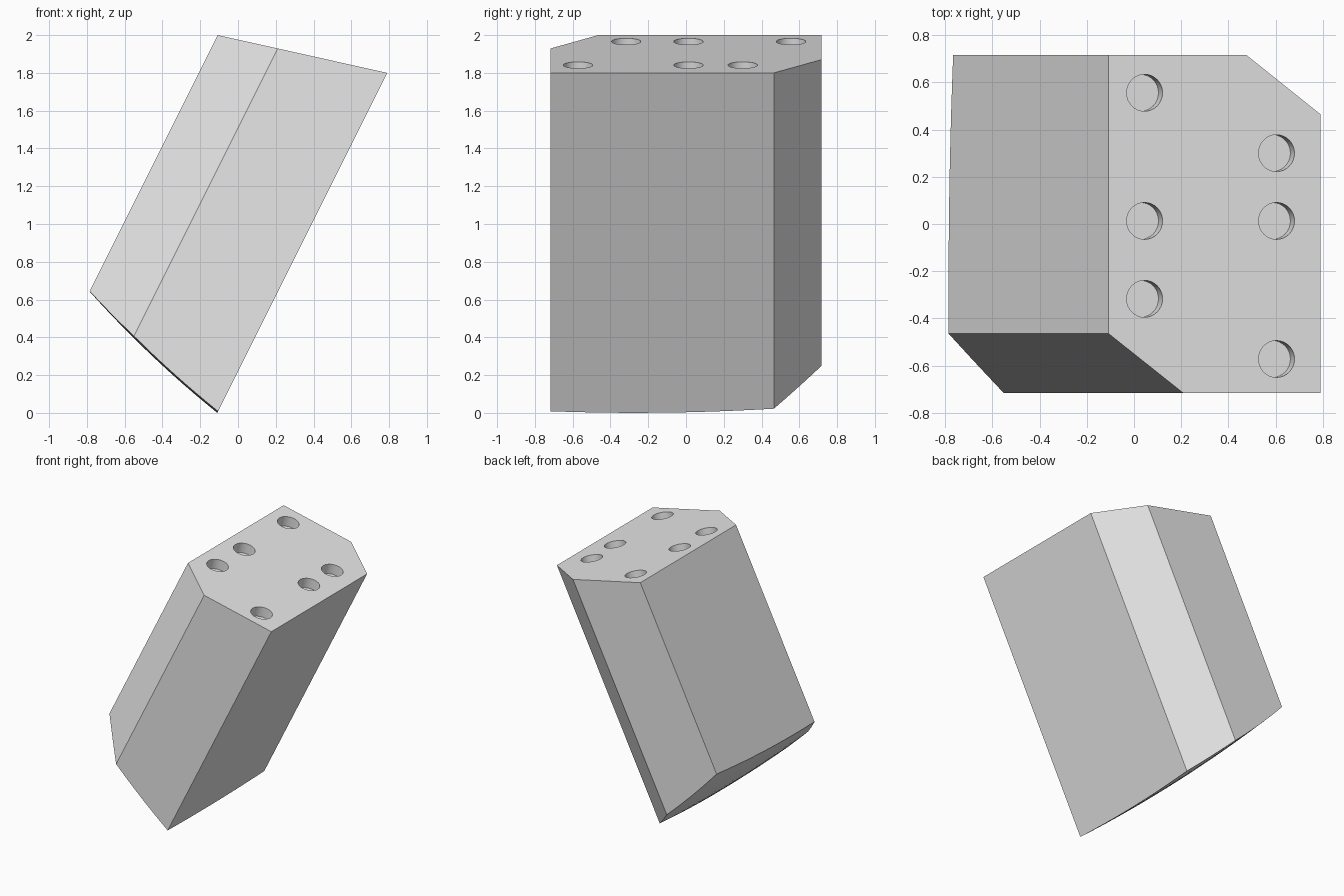
import bpy, bmesh, math
from mathutils import Vector, Matrix

if "Cube" in bpy.data.objects:
    bpy.data.objects.remove(bpy.data.objects["Cube"], do_unlink=True)

grey = bpy.data.materials.new("plain_grey")
grey.use_nodes = True
grey.diffuse_color = (0.8, 0.8, 0.8, 1)
grey.node_tree.nodes["Principled BSDF"].inputs["Base Color"].default_value = (0.8, 0.8, 0.8, 1)

# Leaning axis and the direction across it
lean = math.atan(0.5)
axis = Vector((math.sin(lean), 0, math.cos(lean)))
across = Vector((math.cos(lean), 0, -math.sin(lean)))
SLOPE = 0.223


def top_point(x, y):
    return Vector((x, y, 2 - SLOPE * (x + 0.107)))


def bottom_point(p):
    """Slide a top point down the axis to the gently domed underside."""
    u = p.dot(across)
    s = -0.165 + 0.1 * (u - 0.98) ** 2 + 0.045 * (p.y + 0.27) ** 2
    return axis * s + across * u + Vector((0, p.y, 0))


def make_object(name, bm):
    bmesh.ops.recalc_face_normals(bm, faces=bm.faces[:])
    mesh = bpy.data.meshes.new(name)
    bm.to_mesh(mesh)
    bm.free()
    mesh.materials.append(grey)
    obj = bpy.data.objects.new(name, mesh)
    bpy.context.collection.objects.link(obj)
    return obj


# Body: six-sided outline, gridded so that the underside can curve
outline = [(-0.107, -0.465), (0.21, -0.717), (0.79, -0.717),
           (0.79, 0.465), (0.475, 0.717), (-0.107, 0.717)]
bm = bmesh.new()
bm.faces.new([bm.verts.new((x, y, 0)) for x, y in outline])
STEPS = 12
for i in range(1, STEPS):
    t = i / STEPS
    for co, no in (((-0.107 + 0.897 * t, 0, 0), (1, 0, 0)),
                   ((0, -0.717 + 1.434 * t, 0), (0, 1, 0))):
        bmesh.ops.bisect_plane(bm, geom=bm.verts[:] + bm.edges[:] + bm.faces[:],
                               plane_co=co, plane_no=no)

# Walls and flat sloping top
base_verts = bm.verts[:]
rim = [e for e in bm.edges if e.is_boundary]
walls = bmesh.ops.extrude_edge_only(bm, edges=rim)["geom"]
for v in [g for g in walls if isinstance(g, bmesh.types.BMVert)]:
    v.co = top_point(v.co.x, v.co.y)
for v in base_verts:
    v.co = bottom_point(top_point(v.co.x, v.co.y))
bmesh.ops.holes_fill(bm, edges=[e for e in bm.edges if e.is_boundary], sides=0)
body = make_object("leaning_block", bm)

# Six shallow round holes, square to the top face
DEPTH = 0.08
tilt = Matrix.Rotation(math.atan(SLOPE), 4, 'Y')
rows = {0.045: (0.556, 0.013, -0.317), 0.604: (0.30, 0.013, -0.572)}
bm = bmesh.new()
for x, ys in rows.items():
    for y in ys:
        bmesh.ops.create_cone(bm, cap_ends=True, segments=32, radius1=0.078,
                              radius2=0.078, depth=2 * DEPTH,
                              matrix=Matrix.Translation(top_point(x, y)) @ tilt)
cutter = make_object("hole_cutter", bm)
cutter.hide_render = True

cut = body.modifiers.new("holes", 'BOOLEAN')
cut.operation = 'DIFFERENCE'
cut.solver = 'EXACT'
cut.object = cutter
bpy.ops.object.select_all(action='DESELECT')
bpy.context.view_layer.objects.active = body
body.select_set(True)
bpy.ops.object.modifier_apply(modifier=cut.name)
bpy.data.objects.remove(cutter, do_unlink=True)
bpy.ops.object.shade_smooth_by_angle(angle=math.radians(30))
